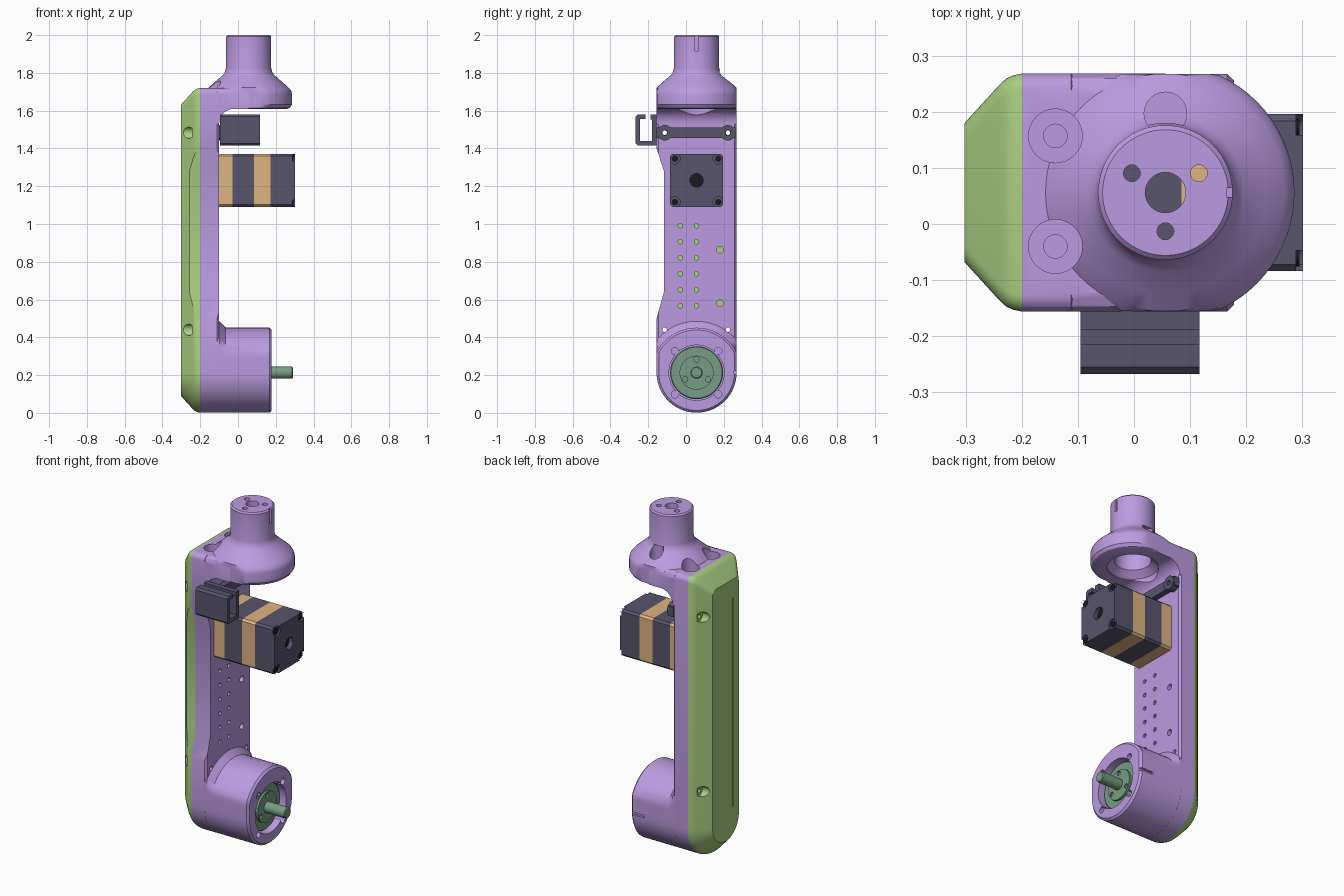
import bpy, bmesh
from math import sin, cos, pi, radians

if "Cube" in bpy.data.objects:
    bpy.data.objects.remove(bpy.data.objects["Cube"])

def material(name, rgb):
    m = bpy.data.materials.new(name)
    m.diffuse_color = (*rgb, 1)
    m.use_nodes = True
    m.node_tree.nodes["Principled BSDF"].inputs["Base Color"].default_value = m.diffuse_color
    return m

PURPLE = material("purple", (0.50, 0.33, 0.75))
GREEN = material("green", (0.40, 0.63, 0.22))
DARK = material("slate", (0.10, 0.09, 0.155))
TAN = material("tan", (0.74, 0.46, 0.22))
TEAL = material("teal", (0.18, 0.34, 0.23))
BLACK = material("black", (0.01, 0.01, 0.012))

CY = 0.056          # centre line of the arm in y
HZ = 0.213          # height of the lower joint axis
HW = 0.212          # half width of the arm

def loft(name, rings, mat=None):
    """Closed solid through equal-length rings of points."""
    bm = bmesh.new()
    vs = [[bm.verts.new(p) for p in r] for r in rings]
    n = len(rings[0])
    for a, b in zip(vs, vs[1:]):
        for i in range(n):
            j = (i + 1) % n
            bm.faces.new((a[i], a[j], b[j], b[i]))
    bm.faces.new(vs[0][::-1])
    bm.faces.new(vs[-1])
    bmesh.ops.recalc_face_normals(bm, faces=bm.faces)
    me = bpy.data.meshes.new(name)
    bm.to_mesh(me)
    bm.free()
    ob = bpy.data.objects.new(name, me)
    bpy.context.collection.objects.link(ob)
    if mat:
        me.materials.append(mat)
    return ob

def turned(name, axis, u, v, steps, mat=None, n=32, clamp=9):
    """Turned solid along x or z; steps are (position, radius)."""
    rings = []
    for pos, r in steps:
        ring = []
        for i in range(n):
            a = 2 * pi * i / n
            p, q = u + r * cos(a), v + max(-clamp, min(clamp, r * sin(a)))
            ring.append((pos, p, q) if axis == "x" else (p, q, pos))
        rings.append(ring)
    return loft(name, rings, mat)

def prism(name, pts, x0, x1, mat=None):
    return loft(name, [[(x, y, z) for y, z in pts] for x in (x0, x1)], mat)

def box(name, y0, y1, z0, z1, x0, x1, mat=None):
    return prism(name, [(y0, z0), (y1, z0), (y1, z1), (y0, z1)], x0, x1, mat)

def boolean(ob, other, op="DIFFERENCE"):
    m = ob.modifiers.new("bool", "BOOLEAN")
    m.operation, m.solver, m.object = op, "EXACT", other
    bpy.context.view_layer.objects.active = ob
    bpy.ops.object.modifier_apply(modifier=m.name)
    bpy.data.objects.remove(other)

def drill(ob, axis, u, v, r, p0, p1, n=20):
    boolean(ob, turned("cutter", axis, u, v, [(p0, r), (p1, r)], n=n))

def outline(x, inset):
    """Arm outline: round bottom, softly rounded top corners."""
    w, top, c = HW - inset, 1.72 - inset, 0.03
    pts = [(CY + w * cos(a), HZ + w * sin(a)) for a in (pi + pi * i / 32 for i in range(33))]
    for s, a0 in ((1, 0), (-1, pi / 2)):
        for i in range(6):
            a = a0 + pi / 2 * i / 5
            pts.append((CY + s * (w - c) + c * cos(a), top - c + c * sin(a)))
    return [(x, y, z) for y, z in pts]

def waist():
    return prism("waist_cutter", [(-0.3, 0.495), (-0.157, 0.495), (-0.117, 0.64), (-0.117, 1.28),
                                  (-0.157, 1.405), (-0.3, 1.405)], -0.4, -0.02)

SCREWS = [(y, z) for y in (-0.113, 0.222) for z in (0.44, 1.483)]

# Arm body
arm = loft("arm_body", [outline(-0.2, 0), outline(-0.112, 0), outline(-0.1, 0.01)], PURPLE)

# Top plate with the fillet under it
def plate_ring(y, top):
    arc = [(-0.02 - 0.08 * sin(a), 1.53 + 0.08 * cos(a)) for a in (pi / 2 * i / 8 for i in range(9))]
    pts = [(-0.19, top), (CY, top), (CY, 1.61)] + arc + [(-0.19, 1.53)]
    return [(x, y, z) for x, z in pts]

edge = [(-0.2118, 1.69), (-0.203, 1.711), (-0.182, 1.72)]
plate = loft("plate", [plate_ring(CY + s, t) for s, t in edge]
             + [plate_ring(CY - s, t) for s, t in edge[::-1]])
boolean(arm, plate, "UNION")

# Flange, bell and top tube
flange = turned("flange", "z", CY, CY, [
    (1.61, 0.205), (1.615, 0.218), (1.632, 0.23), (1.69, 0.23), (1.706, 0.225), (1.722, 0.212),
    (1.75, 0.18), (1.785, 0.14), (1.80, 0.127), (1.825, 0.12), (1.992, 0.12), (2.0, 0.112)],
    n=72, clamp=0.2115)
boolean(arm, flange, "UNION")

# Lower joint housing, taller above its axis than below
def hub_ring(x, rt, rb):
    ring = []
    for i in range(72):
        a = 2 * pi * i / 72
        up = sin(a) > 0
        y = max(-rb, min(rb, (rt if up else rb) * cos(a)))
        ring.append((x, CY + y, HZ + (rt if up else rb) * sin(a)))
    return ring

hub = loft("hub", [hub_ring(-0.15, 0.272, 0.2117), hub_ring(-0.098, 0.272, 0.2117),
                   hub_ring(-0.065, 0.238, 0.2117), hub_ring(0.166, 0.238, 0.2117),
                   hub_ring(0.178, 0.226, 0.2)])
boolean(arm, hub, "UNION")

# Cuts in the arm: waist, hollow tube, key slots
boolean(arm, waist())
boolean(arm, turned("cavity", "z", CY, CY, [(1.5, 0.14), (1.615, 0.14), (1.65, 0.1), (1.94, 0.1)], n=48))
drill(arm, "z", CY, CY, 0.036, 1.9, 2.1, 32)
for k in range(3):
    a = radians(30 + 120 * k)
    drill(arm, "z", CY + 0.069 * cos(a), CY + 0.069 * sin(a), 0.015, 1.9, 2.1)
boolean(arm, box("slot", CY - 0.008, CY + 0.008, 1.915, 2.1, 0.165, 0.3))
boolean(arm, box("slot", 0.255, 0.4, HZ - 0.008, HZ + 0.008, 0.09, 0.3))

# Counterbored holes in the top plate and the pocket in the bell
for y in (0.157, -0.04):
    drill(arm, "z", -0.14, y, 0.048, 1.67, 1.85, 32)
    drill(arm, "z", -0.14, y, 0.021, 1.645, 1.85)
drill(arm, "z", CY, 0.197, 0.038, 1.69, 1.81, 32)

# Joint bore with screw pockets
drill(arm, "x", CY, HZ, 0.146, 0.1, 0.3, 48)
for sy in (-1, 1):
    for sz in (-1, 1):
        drill(arm, "x", CY + sy * 0.115, HZ + sz * 0.115, 0.019, 0.1, 0.3)

# Mounting hole pattern on the front face
for y, z in SCREWS:
    drill(arm, "x", y, z, 0.012, -0.3, 0.0, 16)
for row in range(6):
    for y in (-0.03, CY):
        drill(arm, "x", y, 0.567 + 0.0848 * row, 0.012, -0.3, -0.05, 12)
for z in (0.58, 0.863):
    drill(arm, "x", 0.18, z, 0.018, -0.3, -0.05, 16)

# Back cover
cover = loft("back_cover", [outline(-0.2, 0), outline(-0.215, 0.003), outline(-0.228, 0.009),
                            outline(-0.24, 0.02), outline(-0.302, 0.088)], GREEN)
boolean(cover, waist())
for y, z in SCREWS:
    drill(cover, "x", y, z, 0.03, -0.4, -0.243, 24)
    drill(cover, "x", y, z, 0.012, -0.4, -0.1, 16)
boolean(cover, box("groove", -0.02, -0.008, 0.27, 1.52, -0.4, -0.295))

# Output disc and shaft of the lower joint
turned("output_disc", "x", CY, HZ, [(0.09, 0.14), (0.137, 0.14), (0.142, 0.135)], TEAL, 48)
ring = turned("output_ring", "x", CY, HZ, [(0.13, 0.09), (0.155, 0.09)], TEAL, 40)
for k in range(3):
    a = radians(90 + 120 * k)
    drill(ring, "x", CY + 0.07 * cos(a), HZ + 0.07 * sin(a), 0.014, 0.145, 0.2, 16)
turned("output_shaft", "x", CY, HZ, [(0.12, 0.032), (0.286, 0.032), (0.291, 0.027)], TEAL)

# Motor made of alternating bands
MZ, H, C = 1.231, 0.14, 0.012
square = [(CY + y, MZ + z) for y, z in (
    (-H + C, -H), (H - C, -H), (H, -H + C), (H, H - C),
    (H - C, H), (-H + C, H), (-H, H - C), (-H, -H + C))]
bands = [(-0.105, -0.03, TAN), (-0.03, 0.085, DARK), (0.085, 0.172, TAN), (0.172, 0.301, DARK)]
for i, (x0, x1, mat) in enumerate(bands):
    band = prism(f"motor_band_{i + 1}", square, x0, x1, mat)
drill(band, "x", CY, MZ, 0.036, 0.27, 0.4, 32)
turned("motor_bore", "x", CY, MZ, [(0.26, 0.0355), (0.275, 0.0355)], BLACK)
for sy in (-1, 1):
    for sz in (-1, 1):
        y, z = CY + sy * 0.115, MZ + sz * 0.115
        drill(band, "x", y, z, 0.028, 0.289, 0.4, 24)
        turned("motor_screw", "x", y, z, [(0.28, 0.017), (0.295, 0.017)], BLACK, 16)

# Cable bracket: bar, end pads and open clip
bar = box("bracket_bar", -0.156, 0.262, 1.455, 1.512, -0.1, -0.065, DARK)
for y, _ in SCREWS[::2]:
    boolean(bar, turned("pad", "x", y, 1.483, [(-0.1, 0.041), (-0.058, 0.041)], n=24), "UNION")
for y, _ in SCREWS[::2]:
    drill(bar, "x", y, 1.483, 0.014, -0.3, 0.1, 16)
prism("cable_clip", [
    (-0.215, 1.58), (-0.255, 1.58), (-0.267, 1.568), (-0.267, 1.427), (-0.255, 1.415),
    (-0.156, 1.415), (-0.156, 1.58), (-0.188, 1.58), (-0.188, 1.555), (-0.18, 1.55),
    (-0.18, 1.44), (-0.243, 1.44), (-0.243, 1.555), (-0.215, 1.555)], -0.095, 0.117, DARK)

# Smooth shading with sharp edges kept
for ob in bpy.context.scene.objects:
    ob.select_set(True)
    bpy.context.view_layer.objects.active = ob
bpy.ops.object.shade_smooth_by_angle(angle=radians(30))
